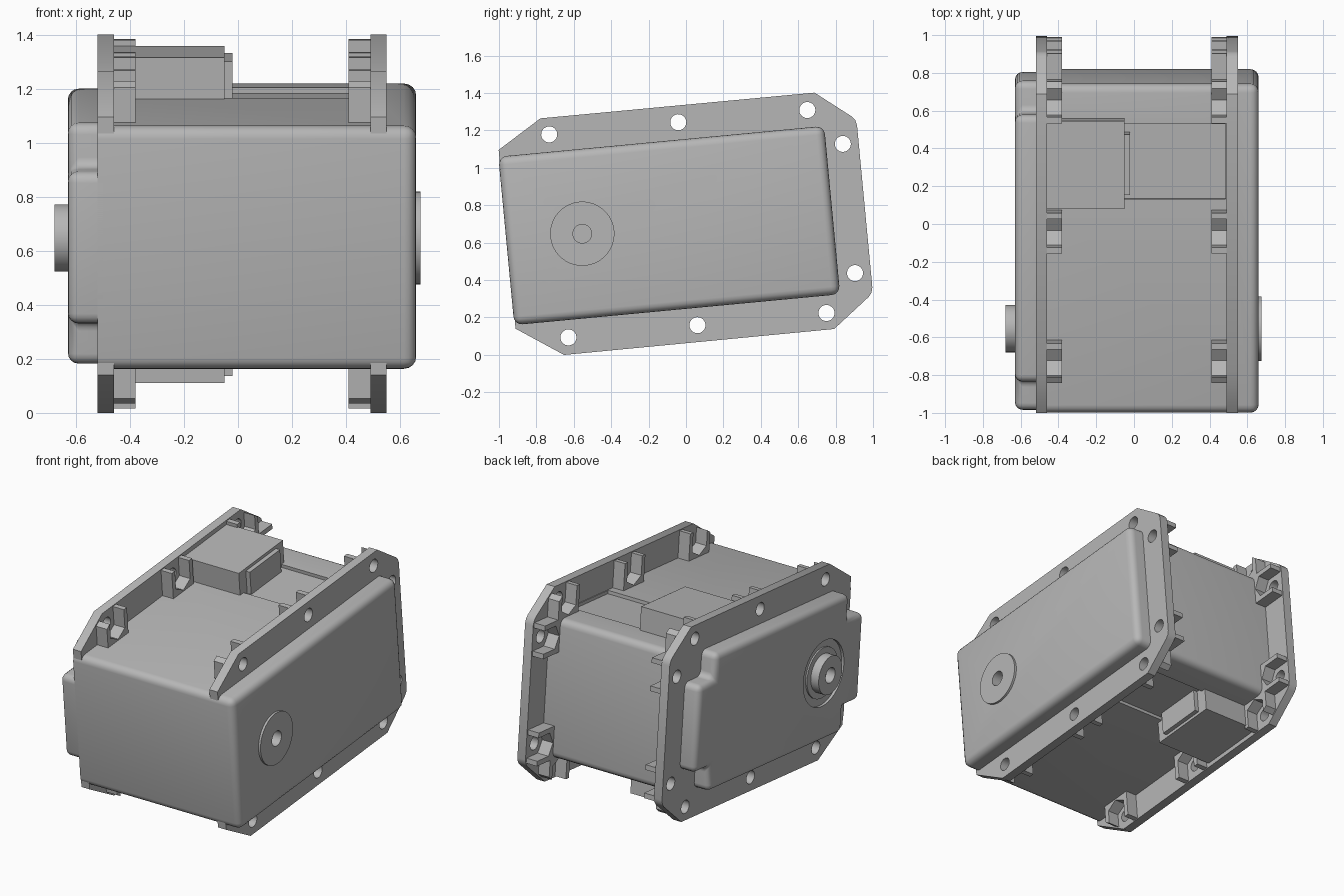
import bpy, bmesh, math
from mathutils import Matrix

if "Cube" in bpy.data.objects:
    bpy.data.objects.remove(bpy.data.objects["Cube"])

grey = bpy.data.materials.new("housing grey")
grey.use_nodes = True
COLOUR = (0.47, 0.47, 0.47, 1)
grey.diffuse_color = COLOUR
grey.node_tree.nodes["Principled BSDF"].inputs["Base Color"].default_value = COLOUR
parts = []


def prism(name, outline, x0, x1, bevel=0, pick=None, segments=4):
    """Extrude a side outline (length, height) from x0 to x1, bevelling the picked edges."""
    bm = bmesh.new()
    rings = [[bm.verts.new((x, u, w)) for u, w in outline] for x in (x0, x1)]
    for ring in rings:
        bm.faces.new(ring)
    n = len(outline)
    for i in range(n):
        j = (i + 1) % n
        bm.faces.new((rings[0][i], rings[0][j], rings[1][j], rings[1][i]))
    bmesh.ops.recalc_face_normals(bm, faces=bm.faces)
    if bevel:
        bmesh.ops.bevel(bm, geom=[e for e in bm.edges if pick(e)], offset=bevel,
                        segments=segments, profile=0.5, affect='EDGES', clamp_overlap=True)
    mesh = bpy.data.meshes.new(name)
    bm.to_mesh(mesh)
    bm.free()
    mesh.materials.append(grey)
    ob = bpy.data.objects.new(name, mesh)
    bpy.context.collection.objects.link(ob)
    parts.append(ob)
    return ob


def rect(u0, u1, w0, w1):
    return [(u0, w0), (u1, w0), (u1, w1), (u0, w1)]


def circle(u, w, r, n=40):
    return [(u + r * math.cos(2 * math.pi * i / n), w + r * math.sin(2 * math.pi * i / n))
            for i in range(n)]


def boolean(ob, tool, operation='DIFFERENCE'):
    """Apply a boolean and discard the tool."""
    mod = ob.modifiers.new("cut", 'BOOLEAN')
    mod.operation, mod.solver, mod.object = operation, 'EXACT', tool
    bpy.context.view_layer.objects.active = ob
    bpy.ops.object.modifier_apply(modifier=mod.name)
    parts.remove(tool)
    bpy.data.objects.remove(tool)


def not_at(x):
    """Pick every edge that does not lie on the end at x."""
    return lambda e: any(abs(v.co.x - x) > 1e-4 for v in e.verts)


def rounded_box(name, outline, x0, x1, flat, bevel):
    return prism(name, outline, x0, x1, bevel, not_at(flat))


REAR, FRONT, HALF = 0.785, -0.965, 0.452
AXLE = -0.557

# Main housing with shallow recesses beside the connectors
body = rounded_box("main_housing", rect(FRONT, REAR, -HALF, HALF), -0.52, 0.66, -0.52, 0.045)
for s in (-1, 1):
    boolean(body, prism("recess", rect(0.175, 0.575, s * 0.43, s * 0.5), -0.455, 0.485))

# Left cover: notched corners and a round recess about the output shaft
N = 0.165
corners = []
for su, sw in ((-1, -1), (1, -1), (1, 1), (-1, 1)):
    u = REAR if su > 0 else FRONT
    w = sw * (HALF - 0.004)
    step = [(u, w - sw * N), (u - su * N, w - sw * N), (u - su * N, w)]
    corners += step if su * sw > 0 else step[::-1]
cover = rounded_box("left_cover", corners, -0.63, -0.5, -0.5, 0.04)
boolean(cover, prism("shaft_recess", circle(AXLE, 0, 0.215), -0.7, -0.612))

# Output shaft on the left, idler disc on the right
shaft = prism("output_shaft", circle(AXLE, 0, 0.125), -0.68, -0.6)
boolean(shaft, prism("bore", circle(AXLE, 0, 0.05), -0.7, -0.62))
collar = prism("shaft_collar", circle(AXLE, 0, 0.165), -0.622, -0.6)
boolean(collar, prism("bore", circle(AXLE, 0, 0.12), -0.7, -0.5))
disc = prism("idler_disc", circle(AXLE, 0, 0.172), 0.65, 0.675)
boolean(disc, prism("bore", circle(AXLE, 0, 0.05), 0.6, 0.7))
boolean(body, prism("bore", circle(AXLE, 0, 0.05), 0.6, 0.7))

# Mounting flanges with screw holes
flange_outline = [(-0.96, 0.488), (-0.722, 0.635), (0.75, 0.634), (0.96, 0.47),
                  (0.96, -0.462), (0.736, -0.634), (-0.715, -0.636), (-0.96, -0.472)]
# Each hole: position along, height, and outward direction of its nut pocket
holes = [(u, s * 0.545, 0, s) for u in (-0.683, 0.01, 0.703) for s in (-1, 1)]
holes += [(0.875, s * 0.347, 1, 0) for s in (-1, 1)]


def rear_corner(e):
    a, b = e.verts
    return abs(a.co.x - b.co.x) > 0.01 and a.co.y > 0.9


# Nut pocket profile: two ribs with a V-shaped seat between, as (across, outward)
half_pocket = [(0.108, -0.105), (0.108, 0.11), (0.075, 0.11), (0.075, -0.043)]
pocket_outline = half_pocket + [(0, -0.085)] + [(-a, o) for a, o in half_pocket[::-1]]

for side, x_out, x_in, x_rib in (("left", -0.52, -0.46, -0.38), ("right", 0.55, 0.49, 0.41)):
    flange = prism(side + "_flange", flange_outline, x_out, x_in, 0.03, rear_corner, 2)
    for u, w, du, dw in holes:
        boolean(flange, prism("screw_hole", circle(u, w, 0.043, 24), -0.7, 0.7))
        outline = [(u + o * du + a * dw, w + o * dw + a * du) for a, o in pocket_outline]
        root = x_in + (x_out - x_in) * 0.1
        pocket = prism(side + "_nut_pocket", outline, root, x_rib)
        trim = [(p * 0.99, q * 0.99) for p, q in flange_outline]
        boolean(pocket, prism("trim", trim, -0.7, 0.7), 'INTERSECT')

# Cable connectors above and below, each with a side socket
for s, place in ((1, "top"), (-1, "bottom")):
    prism(place + "_connector", rect(0.137, 0.605, s * 0.42, s * 0.605), -0.465, -0.05)
    prism(place + "_connector_socket", rect(0.21, 0.53, s * 0.42, s * 0.585), -0.06, -0.02)

# Tilt everything nose-down and stand it on the ground
place = Matrix.Translation((0, 0, 0.7)) @ Matrix.Rotation(math.radians(5.4), 4, 'X')
for ob in parts:
    ob.data.transform(place)
    ob.data.update()
bpy.ops.object.select_all(action='DESELECT')
for ob in parts:
    ob.select_set(True)
bpy.context.view_layer.objects.active = body
bpy.ops.object.shade_smooth_by_angle(angle=math.radians(35))
